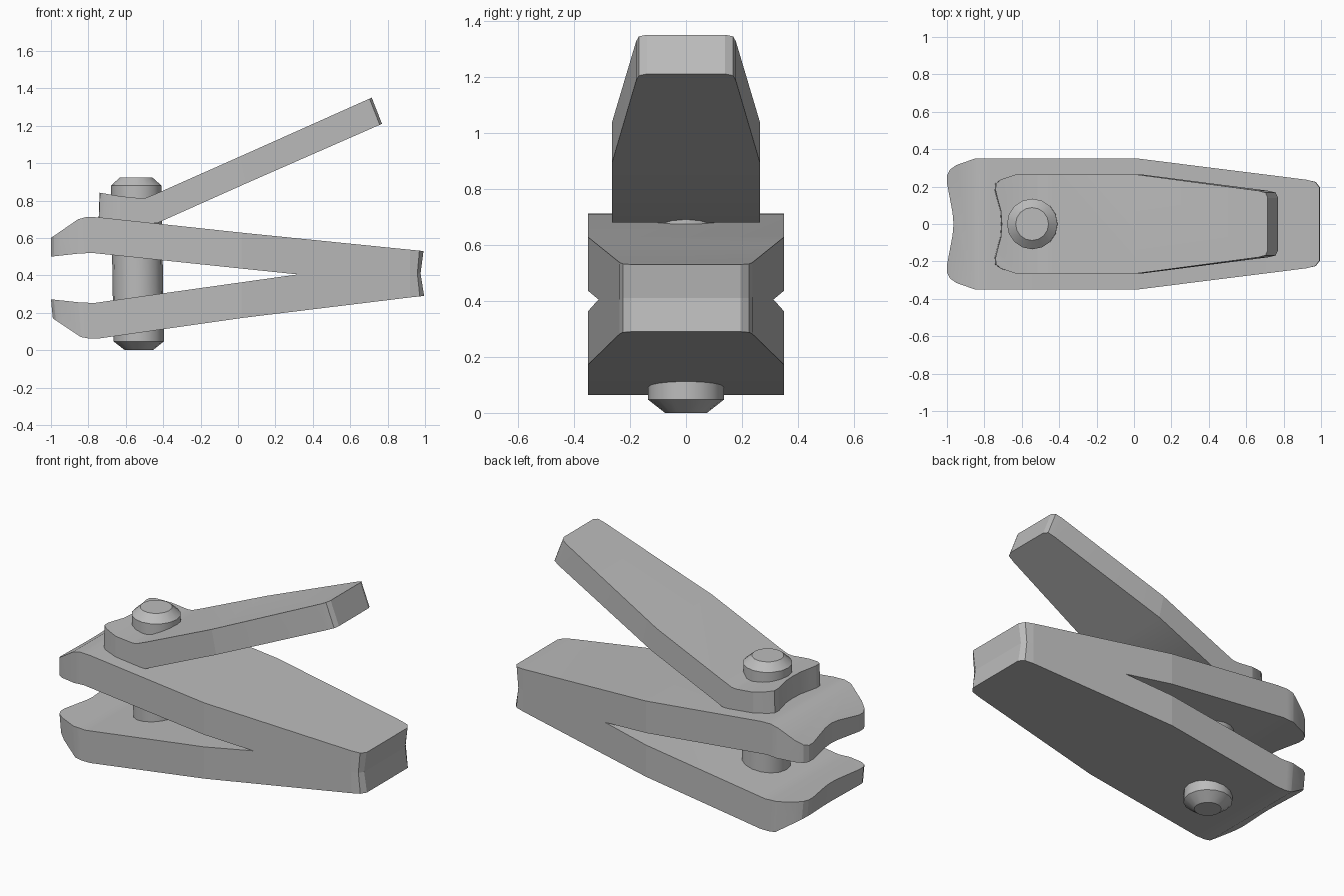
import bpy, bmesh, math
from mathutils import Matrix

old = bpy.data.objects.get("Cube")
if old:
    bpy.data.objects.remove(old, do_unlink=True)

steel = bpy.data.materials.new("brushed_grey")
steel.use_nodes = True
GREY = (0.5, 0.5, 0.5, 1)
steel.diffuse_color = GREY
steel.node_tree.nodes["Principled BSDF"].inputs["Base Color"].default_value = GREY


def finish(bm, name):
    bmesh.ops.recalc_face_normals(bm, faces=bm.faces)
    mesh = bpy.data.meshes.new(name)
    bm.to_mesh(mesh)
    bm.free()
    mesh.materials.append(steel)
    ob = bpy.data.objects.new(name, mesh)
    bpy.context.collection.objects.link(ob)
    bpy.ops.object.select_all(action='DESELECT')
    ob.select_set(True)
    bpy.context.view_layer.objects.active = ob
    bpy.ops.object.shade_smooth_by_angle(angle=math.radians(25))
    return ob


def sample(line, x):
    """Interpolate (station, x, z) rows at a station."""
    x = min(max(x, line[0][0]), line[-1][0])
    for a, b in zip(line, line[1:]):
        if x <= b[0]:
            t = (x - a[0]) / (b[0] - a[0])
            return a[1] + (b[1] - a[1]) * t, a[2] + (b[2] - a[2]) * t


def bent_plate(name, half_plan, top, bottom):
    """Mirror half a plan outline, extrude it, cut it at the bends and bend it."""
    plan = half_plan + [(x, -y) for x, y in reversed(half_plan) if y > 0]
    bm = bmesh.new()
    low = [bm.verts.new((x, y, 0)) for x, y in plan]
    high = [bm.verts.new((x, y, 1)) for x, y in plan]
    bm.faces.new(low)
    bm.faces.new(high)
    for i in range(len(plan)):
        j = (i + 1) % len(plan)
        bm.faces.new((low[i], low[j], high[j], high[i]))
    for x in sorted({row[0] for row in top + bottom}):
        bmesh.ops.bisect_plane(bm, geom=bm.verts[:] + bm.edges[:] + bm.faces[:],
                               plane_co=(x, 0, 0), plane_no=(1, 0, 0))
    for v in bm.verts:
        station = v.co.x
        x, z = sample(top if v.co.z > 0.5 else bottom, station)
        v.co.x, v.co.z = x, z
    return finish(bm, name)


def rows(points):
    return [(x, x, z) for x, z in points]


# Jaws: a concave cutting edge on the left, a tapered tail on the right
jaw_plan = [(-0.965, 0), (-0.97, 0.06), (-0.985, 0.14), (-1, 0.22), (-1, 0.26),
            (-0.985, 0.29), (-0.95, 0.315), (-0.85, 0.35), (0.02, 0.35),
            (0.92, 0.237), (0.965, 0.225), (0.985, 0.195), (0.985, 0)]
bent_plate("upper_jaw", jaw_plan,
           rows([(-1, 0.6), (-0.855, 0.70), (-0.81, 0.712), (-0.74, 0.71), (0.02, 0.628)])
           + [(0.92, 0.92, 0.537), (0.985, 0.992, 0.53)],
           rows([(-1, 0.5), (-0.855, 0.516), (-0.78, 0.52), (0.02, 0.436), (0.32, 0.405)])
           + [(0.92, 0.92, 0.41), (0.985, 0.976, 0.41)])
bent_plate("lower_jaw", jaw_plan,
           rows([(-1, 0.272), (-0.855, 0.256), (-0.77, 0.252), (0.02, 0.363), (0.32, 0.405)])
           + [(0.92, 0.92, 0.41), (0.985, 0.976, 0.41)],
           [(-1, -0.99, 0.17), (-0.855, -0.84, 0.07), (-0.81, -0.8, 0.063)]
           + rows([(-0.74, 0.063), (0.02, 0.172)])
           + [(0.92, 0.92, 0.282), (0.985, 0.995, 0.29)])

# Raised lever with a bent foot under the pin head
lever_plan = [(-0.71, 0), (-0.715, 0.07), (-0.735, 0.14), (-0.745, 0.18), (-0.743, 0.215),
              (-0.715, 0.238), (-0.63, 0.265), (0.03, 0.265), (0.69, 0.178),
              (0.73, 0.168), (0.742, 0.14), (0.742, 0)]
bent_plate("lever", lever_plan,
           [(-0.745, -0.74, 0.842), (-0.63, -0.63, 0.823), (-0.52, -0.52, 0.812),
            (-0.47, -0.49, 0.815), (-0.43, -0.43, 0.84), (0.03, 0.01, 1.035),
            (0.742, 0.715, 1.35)],
           [(-0.745, -0.745, 0.705), (-0.63, -0.63, 0.695), (-0.52, -0.51, 0.68),
            (-0.43, -0.43, 0.68), (0.03, 0.04, 0.89), (0.742, 0.77, 1.21)])

# Pin turned from a radius profile, with bevelled heads
pin_profile = [(0.075, 0), (0.135, 0.047), (0.135, 0.88), (0.088, 0.922)]
bm = bmesh.new()
SIDES = 16
rings = []
for r, z in pin_profile:
    cx = -0.53 - 0.016 * z
    rings.append([bm.verts.new((cx + r * math.cos(a), r * math.sin(a), z))
                  for a in (math.tau * i / SIDES for i in range(SIDES))])
for a, b in zip(rings, rings[1:]):
    for i in range(SIDES):
        j = (i + 1) % SIDES
        bm.faces.new((a[i], a[j], b[j], b[i]))
bm.faces.new(rings[0])
bm.faces.new(rings[-1])
finish(bm, "pin")
